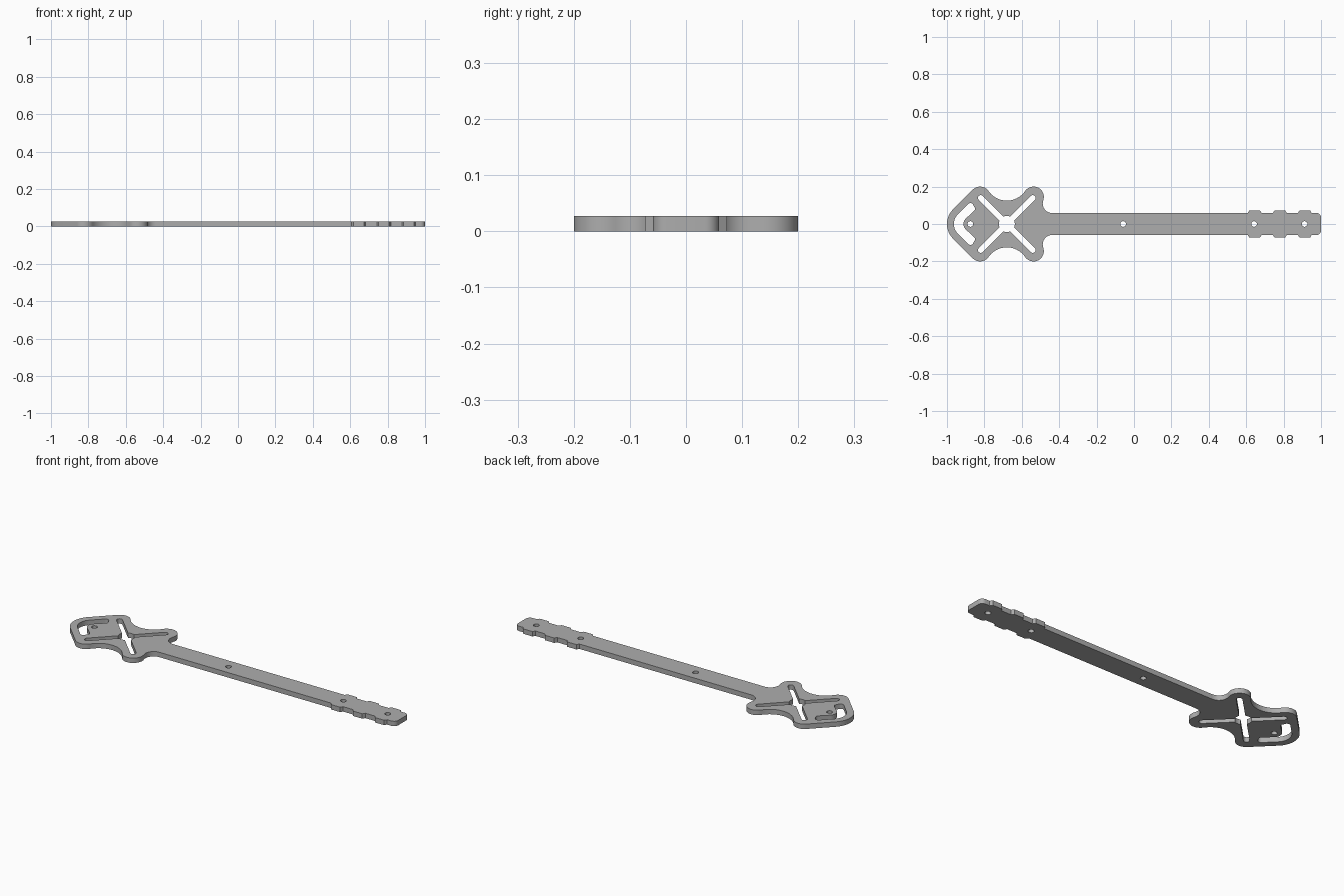
import bpy
import bmesh
from math import radians, degrees, cos, sin, asin

cube = bpy.data.objects.get("Cube")
if cube:
    bpy.data.objects.remove(cube, do_unlink=True)

THICKNESS = 0.027
HALF_WIDTH = 0.059
MOTOR_X = -0.68


def arc(cx, cy, r, start, end, steps=12):
    """Points along a circular arc, angles in degrees."""
    angles = [radians(start + (end - start) * i / steps) for i in range(steps + 1)]
    return [(cx + r * cos(a), cy + r * sin(a)) for a in angles]


def mirrored(half):
    """Close a half outline across the x axis."""
    return half + [(x, -y) for x, y in reversed(half) if abs(y) > 1e-5]


def circle(cx, r, steps=24):
    return arc(cx, 0, r, 0, 360, steps)[:-1]


# Outer outline: rounded nose, two motor lobes, waist and neck fillet
outline = arc(-0.89, 0, 0.11, 180, 135)
outline += arc(-0.823, 0.145, 0.055, 135, 34.7)
outline += arc(MOTOR_X, 0.244, 0.119, 214.7, 325.3, 20)
outline += arc(-0.537, 0.145, 0.055, 145.3, -20, 18)
outline += arc(-0.438, 0.109, 0.05, 160, 270)

# Three locating tabs along the beam, then the rounded end
for x in (0.645, 0.78, 0.913):
    for dx, dy in ((-0.037, 0), (-0.028, 0.014), (0.028, 0.014), (0.037, 0)):
        outline.append((x + dx, HALF_WIDTH + dy))
outline += arc(0.975, HALF_WIDTH - 0.025, 0.025, 90, 0, 8)
outline = mirrored(outline)

# Cross-shaped motor opening: four round-ended slots joined by a round hub
cross = []
slot, hub, reach = 0.015, 0.043, 0.197
meet = degrees(asin(slot / hub))
for turn in (45, 135, 225, 315):
    a = radians(turn)
    cross += arc(MOTOR_X, 0, hub, turn - 90 + meet, turn - meet, 8)
    cross += arc(MOTOR_X + reach * cos(a), reach * sin(a), slot, turn - 90, turn + 90)

# Curved window inside the nose
outer_edge = arc(-0.89, 0, 0.073, 180, 135)
window_end = arc(-0.874, 0.094, 0.018, 135, 45, 6) + arc(-0.864, 0.081, 0.014, 45, -45, 6)
inner_edge = arc(-0.872, 0, 0.04, 135, 180)
window = mirrored(outer_edge + window_end)
upper = outer_edge + window_end + inner_edge
window = upper + [(x, -y) for x, y in reversed(upper[1:-1])]

# Screw holes
holes = [circle(x, 0.015) for x in (-0.875, -0.058, 0.642, 0.912)]

# Flat filled curve, extruded to a plate
curve = bpy.data.curves.new("drone_arm_profile", "CURVE")
curve.dimensions = "2D"
curve.fill_mode = "BOTH"
curve.extrude = THICKNESS / 2
for loop in [outline, cross, window] + holes:
    spline = curve.splines.new("POLY")
    spline.points.add(len(loop) - 1)
    for point, (x, y) in zip(spline.points, loop):
        point.co = (x, y, THICKNESS / 2, 1)
    spline.use_cyclic_u = True

arm = bpy.data.objects.new("drone_arm_plate", curve)
bpy.context.collection.objects.link(arm)
bpy.ops.object.select_all(action="DESELECT")
arm.select_set(True)
bpy.context.view_layer.objects.active = arm
bpy.ops.object.convert(target="MESH")
arm = bpy.context.object

# Weld caps to walls and seat the plate on the ground
bm = bmesh.new()
bm.from_mesh(arm.data)
bmesh.ops.remove_doubles(bm, verts=bm.verts, dist=0.0002)
bmesh.ops.recalc_face_normals(bm, faces=bm.faces)
base = min(v.co.z for v in bm.verts)
for v in bm.verts:
    v.co.z -= base
bm.to_mesh(arm.data)
bm.free()

# Single grey material
grey = bpy.data.materials.new("plate_grey")
grey.use_nodes = True
colour = (0.42, 0.42, 0.42, 1)
grey.diffuse_color = colour
grey.node_tree.nodes["Principled BSDF"].inputs["Base Color"].default_value = colour
arm.data.materials.clear()
arm.data.materials.append(grey)
bpy.ops.object.shade_smooth_by_angle(angle=radians(30))
